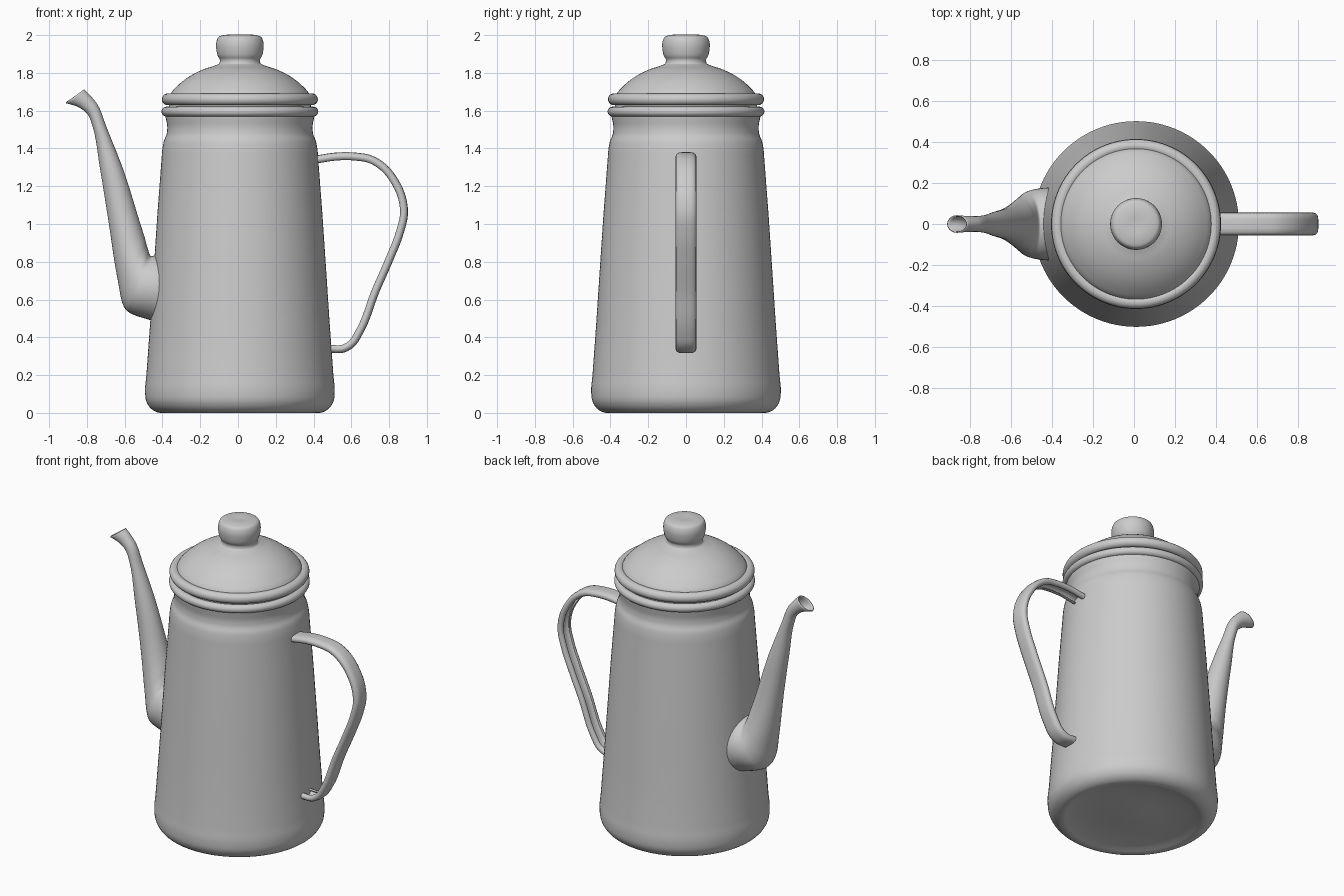
import bpy, bmesh
from math import sin, cos, pi, radians
from mathutils import Vector

if "Cube" in bpy.data.objects:
    bpy.data.objects.remove(bpy.data.objects["Cube"])

CX = 0.01      # axis of the pot
SEG = 96


def smooth_curve(points, steps):
    """Smooth curve through points of any dimension (chord-spaced tangents)."""
    p = [Vector(q) for q in points]
    h = [(b - a).length for a, b in zip(p, p[1:])]
    d = [(b - a) / l for a, b, l in zip(p, p[1:], h)]
    m = [d[0]]
    for i in range(1, len(d)):
        m.append((d[i - 1] * h[i] + d[i] * h[i - 1]) / (h[i - 1] + h[i]))
    m.append(d[-1])
    out = []
    for i in range(len(h)):
        for k in range(steps):
            t = k / steps
            out.append(p[i] * (2 * t**3 - 3 * t**2 + 1) + p[i + 1] * (3 * t**2 - 2 * t**3)
                       + m[i] * h[i] * (t**3 - 2 * t**2 + t) + m[i + 1] * h[i] * (t**3 - t**2))
    return out + [p[-1]]


def loft(name, rings, caps=False, angle=40):
    """Skin a list of closed rings of points."""
    bm = bmesh.new()
    rows = [[bm.verts.new(c) for c in ring] for ring in rings]
    n = len(rows[0])
    for a, b in zip(rows, rows[1:]):
        for i in range(n):
            j = (i + 1) % n
            bm.faces.new((a[i], a[j], b[j], b[i]))
    if caps:
        bm.faces.new(rows[0][::-1])
        bm.faces.new(rows[-1])
    bmesh.ops.remove_doubles(bm, verts=bm.verts, dist=1e-5)
    bmesh.ops.recalc_face_normals(bm, faces=bm.faces)
    mesh = bpy.data.meshes.new(name)
    bm.to_mesh(mesh)
    bm.free()
    ob = bpy.data.objects.new(name, mesh)
    bpy.context.collection.objects.link(ob)
    shade(ob, angle)
    return ob


def shade(ob, angle=40):
    bpy.ops.object.select_all(action='DESELECT')
    bpy.context.view_layer.objects.active = ob
    ob.select_set(True)
    bpy.ops.object.shade_smooth_by_angle(angle=radians(angle))


def lathe(name, profile, steps=4):
    rings = [[(CX + max(r, 0) * cos(2 * pi * i / SEG), max(r, 0) * sin(2 * pi * i / SEG), z)
              for i in range(SEG)] for r, z in smooth_curve(profile, steps)]
    return loft(name, rings)


def bead(name, z, major, minor):
    bpy.ops.mesh.primitive_torus_add(location=(CX, 0, z), major_radius=major, minor_radius=minor,
                                     major_segments=SEG, minor_segments=20)
    ob = bpy.context.object
    ob.name = name
    shade(ob, 60)


# Tapered body with a slightly recessed base and a stepped neck
lathe("body", [(0, .012), (.36, .012), (.385, .006), (.41, 0), (.44, .004), (.473, .025),
               (.495, .06), (.502, .11), (.495, .2), (.415, 1.34), (.41, 1.40), (.402, 1.44),
               (.388, 1.475), (.384, 1.51), (.387, 1.60), (.36, 1.61)])

# Rolled rims of the body and the lid
bead("body_rim", 1.595, .389, .026)
bead("lid_rim", 1.66, .382, .031)

# Domed lid flowing into its knob
lathe("lid", [(.375, 1.60), (.375, 1.66), (.366, 1.69), (.33, 1.732), (.277, 1.775), (.19, 1.82),
              (.13, 1.84), (.11, 1.85), (.106, 1.868), (.117, 1.89), (.124, 1.92), (.124, 1.965),
              (.113, 1.99), (.085, 2.0), (0, 2.0)])

# Spout: each section is outer x, z, inner x, z and half width
sections = smooth_curve([
    (-.38, .47, -.38, .83, .178), (-.47, .493, -.435, .835, .175),
    (-.583, .536, -.467, .838, .155), (-.603, .56, -.478, .87, .14),
    (-.636, .70, -.49, .915, .115), (-.683, .997, -.523, 1.02, .083),
    (-.73, 1.29, -.608, 1.29, .061), (-.771, 1.52, -.695, 1.51, .042),
    (-.805, 1.59, -.745, 1.635, .038), (-.847, 1.62, -.782, 1.68, .039),
    (-.912, 1.64, -.815, 1.713, .043)], 5)
rings = []
for ox, oz, ix, iz, w in sections:
    mid = Vector(((ox + ix) / 2, 0, (oz + iz) / 2))
    half = Vector(((ix - ox) / 2, 0, (iz - oz) / 2))
    rings.append([mid + half * cos(2 * pi * i / 40) + Vector((0, w * sin(2 * pi * i / 40), 0))
                  for i in range(40)])
spout = loft("spout", rings, angle=50)
wall = spout.modifiers.new("wall", 'SOLIDIFY')
wall.thickness = .006
wall.offset = -1

# Handle: rolled sheet strip, a channel open towards the body
path = smooth_curve([(.415, 1.342), (.53, 1.358), (.62, 1.357), (.70, 1.343), (.77, 1.30),
                     (.83, 1.225), (.868, 1.14), (.879, 1.06), (.855, .95), (.80, .81),
                     (.728, .645), (.643, .43), (.60, .365), (.56, .341), (.485, .338)], 6)
right = [(.022, .021), (.04, .018), (.052, .009), (.055, -.003), (.05, -.016), (.038, -.021),
         (.026, -.017), (.036, -.011), (.043, -.003), (.034, .007), (.018, .010)]
channel = right + [(-y, d) for y, d in reversed(right)]
rings = []
for i, p in enumerate(path):
    t = (path[min(i + 1, len(path) - 1)] - path[max(i - 1, 0)]).normalized()
    rings.append([(p.x - t.y * d, y, p.y + t.x * d) for y, d in channel])
loft("handle", rings, caps=True, angle=60)
